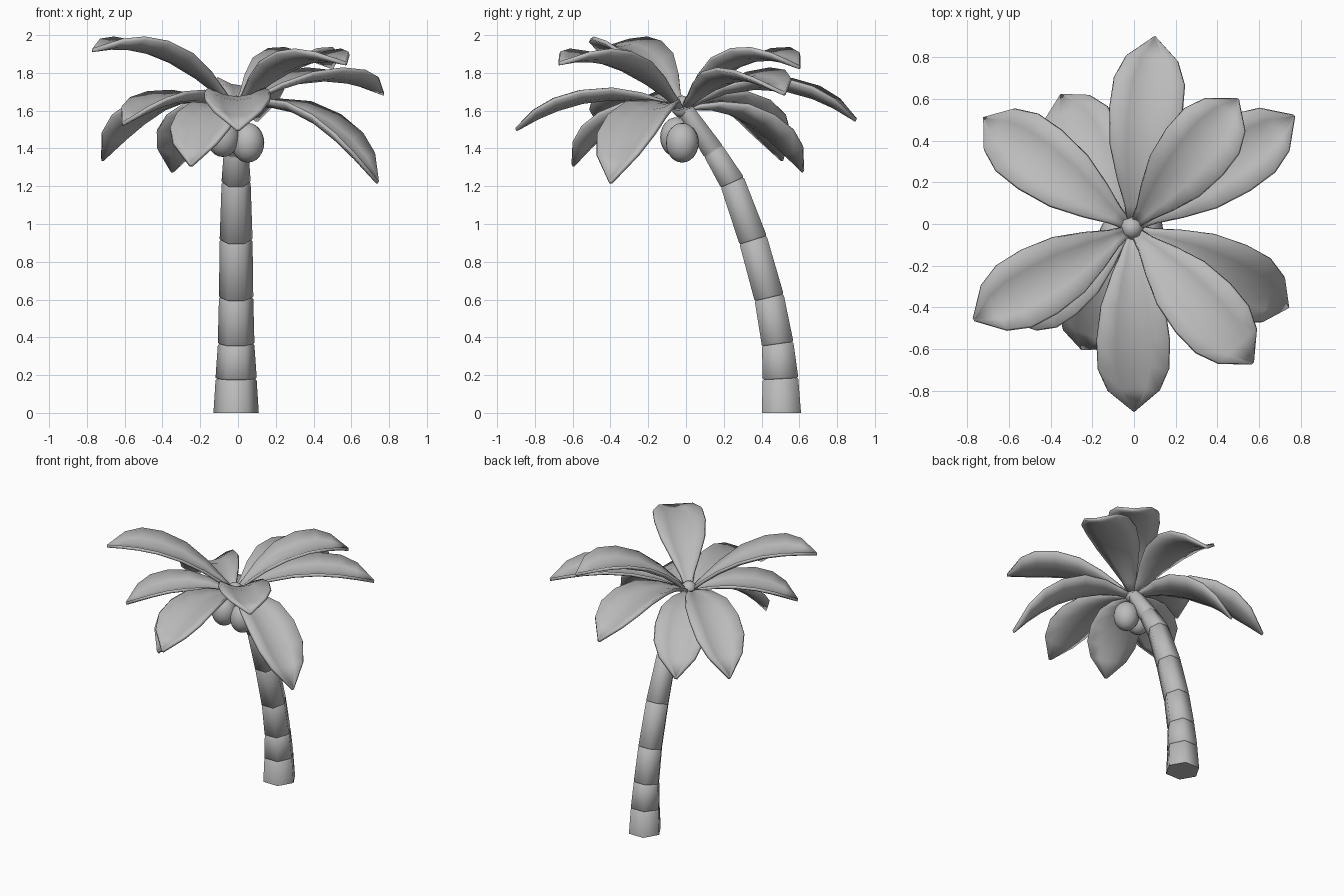
import bpy
import bmesh
import math
from mathutils import Vector

cube = bpy.data.objects.get("Cube")
if cube:
    bpy.data.objects.remove(cube, do_unlink=True)

grey = bpy.data.materials.new("plain_grey")
grey.use_nodes = True
grey.diffuse_color = (0.5, 0.5, 0.5, 1)
grey.node_tree.nodes["Principled BSDF"].inputs["Base Color"].default_value = (0.5, 0.5, 0.5, 1)


def finish(name, bm, angle):
    """Turn a bmesh into a smooth shaded object."""
    bmesh.ops.recalc_face_normals(bm, faces=bm.faces)
    mesh = bpy.data.meshes.new(name)
    bm.to_mesh(mesh)
    bm.free()
    mesh.materials.append(grey)
    obj = bpy.data.objects.new(name, mesh)
    bpy.context.collection.objects.link(obj)
    bpy.ops.object.select_all(action="DESELECT")
    obj.select_set(True)
    bpy.context.view_layer.objects.active = obj
    bpy.ops.object.shade_smooth_by_angle(angle=math.radians(angle))
    return obj


def bridge(bm, rows, closed):
    for a, b in zip(rows, rows[1:]):
        n = len(a)
        for i in range(n if closed else n - 1):
            j = (i + 1) % n
            bm.faces.new((a[i], a[j], b[j], b[i]))


# Trunk: leaning six-sided loft with a thin groove at each joint
def build_trunk():
    # y, z, radius of each joint
    joints = [(0.505, 0, 0.12), (0.5, 0.18, 0.109), (0.485, 0.365, 0.097),
              (0.44, 0.61, 0.091), (0.355, 0.915, 0.087), (0.245, 1.22, 0.077),
              (0.145, 1.385, 0.066), (0.0, 1.6, 0.05)]
    points = [Vector((-0.01, y, z)) for y, z, r in joints]
    bm = bmesh.new()
    rows = []
    last = len(points) - 1
    for k, p in enumerate(points):
        along = (points[min(k + 1, last)] - points[max(k - 1, 0)]).normalized()
        if k == 0:
            along = Vector((0, 0, 1))
        side = Vector((1, 0, 0))
        deep = along.cross(side)
        radius = joints[k][2]
        steps = [(0, 1)] if k in (0, last) else [(-0.007, 1), (0, 0.93), (0.007, 1)]
        for shift, scale in steps:
            ring = []
            for i in range(6):
                a = i * math.pi / 3
                spoke = side * math.cos(a) + deep * math.sin(a)
                ring.append(bm.verts.new(p + along * shift + spoke * radius * scale))
            rows.append(ring)
    bridge(bm, rows, True)
    bm.faces.new(rows[0])
    bm.faces.new(rows[-1])
    finish("trunk", bm, 65)


# Fronds: cupped blades that follow an arc from the crown to the tip
CROWN = Vector((-0.01, -0.02, 1.6))
BLADE = [(0, 0.015), (0.12, 0.045), (0.25, 0.095), (0.42, 0.15), (0.6, 0.173),
         (0.75, 0.168), (0.87, 0.122), (1, 0.004)]


def build_frond(name, tip, mid_rise):
    reach = Vector((tip[0], tip[1], 0)) - Vector((CROWN.x, CROWN.y, 0))
    end_rise = tip[2] - CROWN.z
    b, c = 4 * mid_rise - end_rise, 2 * end_rise - 4 * mid_rise
    side = Vector((-reach.y, reach.x, 0)).normalized()
    bm = bmesh.new()
    rows = []
    for t, half in BLADE:
        centre = CROWN + reach * t + Vector((0, 0, b * t + c * t * t))
        tangent = (reach + Vector((0, 0, b + 2 * c * t))).normalized()
        normal = tangent.cross(side)
        row = []
        for s in (-1, -0.5, 0, 0.5, 1):
            cup = 0.055 * (half / 0.17) * s * s
            row.append(bm.verts.new(centre + side * half * s + normal * cup))
        rows.append(row)
    bridge(bm, rows, False)
    obj = finish(name, bm, 50)
    solid = obj.modifiers.new("thickness", "SOLIDIFY")
    solid.thickness = 0.02
    solid.offset = 0


# Tip position and rise at the middle of the arc
fronds = {
    "back_frond": ((0.1, 0.9, 1.55), 0.12),
    "back_left_high_frond": ((0.5, 0.6, 1.83), 0.25),
    "back_left_low_frond": ((0.77, 0.52, 1.69), 0.16),
    "left_drooping_frond": ((0.74, -0.4, 1.22), -0.03),
    "front_left_high_frond": ((0.57, -0.67, 1.85), 0.23),
    "front_right_high_frond": ((-0.77, -0.46, 1.92), 0.28),
    "front_frond": ((0, -0.9, 1.5), 0.06),
    "front_drooping_frond": ((-0.25, -0.6, 1.31), -0.03),
    "back_right_frond": ((-0.72, 0.51, 1.34), 0.03),
    "back_drooping_frond": ((-0.35, 0.62, 1.28), -0.04),
    "front_right_low_frond": ((-0.61, -0.46, 1.53), 0.05),
}


# Rounded parts: hanging nuts and the bud at the crown
def build_ball(name, centre, radii, segments, rings):
    bm = bmesh.new()
    bmesh.ops.create_uvsphere(bm, u_segments=segments, v_segments=rings, radius=1)
    bmesh.ops.scale(bm, vec=radii, verts=bm.verts)
    bmesh.ops.translate(bm, vec=centre, verts=bm.verts)
    finish(name, bm, 65)


build_trunk()
for frond, (tip, mid_rise) in fronds.items():
    build_frond(frond, tip, mid_rise)
build_ball("left_nut", (0.052, -0.02, 1.43), (0.087, 0.087, 0.105), 20, 12)
build_ball("right_nut", (-0.08, -0.05, 1.46), (0.087, 0.087, 0.105), 20, 12)
build_ball("crown_bud", (-0.01, -0.02, 1.62), (0.058, 0.058, 0.06), 8, 6)
